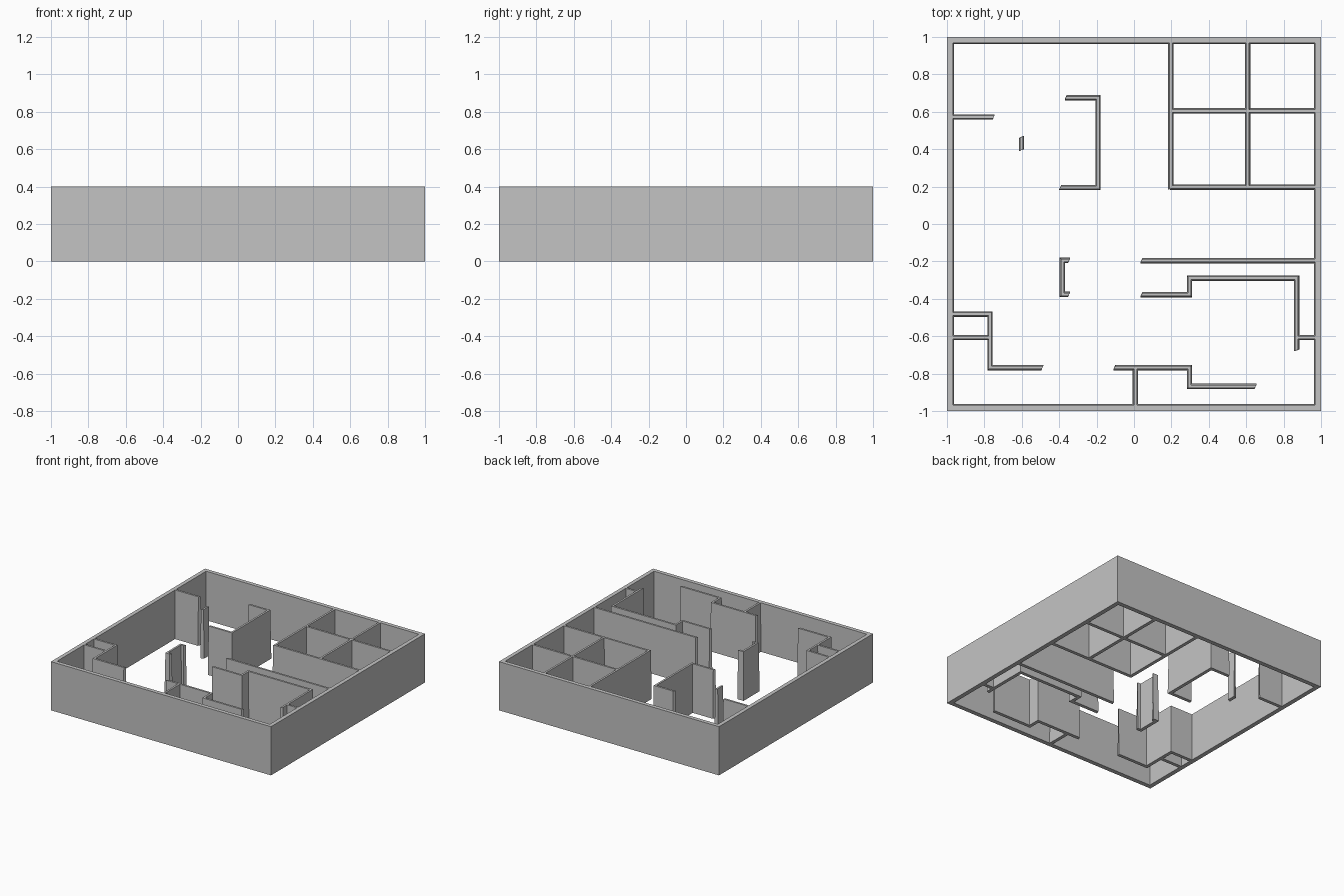
import bpy
import bmesh
from mathutils import Vector

cube = bpy.data.objects.get("Cube")
if cube:
    bpy.data.objects.remove(cube)

HEIGHT = 0.4
BASE_HALF, TOP_HALF = 0.014, 0.008   # half thickness of the partitions
SKEW = 0.005                         # slight slant on free wall ends
INNER = 0.967                        # inner face of the outer wall

grey = bpy.data.materials.new("wall_grey")
grey.use_nodes = True
colour = (0.55, 0.55, 0.55, 1)
grey.diffuse_color = colour
grey.node_tree.nodes["Principled BSDF"].inputs["Base Color"].default_value = colour


def finish(name, bm):
    bmesh.ops.recalc_face_normals(bm, faces=bm.faces)
    mesh = bpy.data.meshes.new(name)
    bm.to_mesh(mesh)
    bm.free()
    mesh.materials.append(grey)
    obj = bpy.data.objects.new(name, mesh)
    bpy.context.scene.collection.objects.link(obj)
    return obj


def offset_pair(points, i, half):
    """Left and right mitred points of a wall path at one corner."""
    p = points[i]
    before = (p - points[i - 1]).normalized() if i > 0 else None
    after = (points[i + 1] - p).normalized() if i < len(points) - 1 else None
    d = after or before
    normal = Vector((-d.y, d.x))
    if before and after:
        side = normal + Vector((-before.y, before.x))
        return p + side * half, p - side * half
    # free ends lean towards the back left corner
    lean = Vector((abs(d.x), abs(d.y))) * SKEW
    sign = 1 if normal.x + normal.y > 0 else -1
    return p + normal * half + lean * sign, p - normal * half - lean * sign


def partition(name, *path):
    """Upright wall following a path, a little thinner at the top."""
    points = [Vector(p) for p in path]
    bm = bmesh.new()
    rings = []
    for i in range(len(points)):
        ring = []
        for half, z in ((BASE_HALF, 0), (TOP_HALF, HEIGHT)):
            left, right = offset_pair(points, i, half)
            pair = [bm.verts.new((v.x, v.y, z)) for v in (left, right)]
            ring += pair if z == 0 else pair[::-1]
        rings.append(ring)
    for a, b in zip(rings, rings[1:]):
        for k in range(4):
            n = (k + 1) % 4
            bm.faces.new((a[k], a[n], b[n], b[k]))
    bm.faces.new(rings[0])
    bm.faces.new(rings[-1])
    return finish(name, bm)


# Outer wall: a square frame open at top and bottom
bm = bmesh.new()
corners = ((-1, -1), (1, -1), (1, 1), (-1, 1))
section = ((1, 0), (1, HEIGHT), (INNER, HEIGHT), (INNER - 0.004, 0))
loops = [[bm.verts.new((x * r, y * r, z)) for x, y in corners] for r, z in section]
for j in range(4):
    a, b = loops[j], loops[(j + 1) % 4]
    for k in range(4):
        n = (k + 1) % 4
        bm.faces.new((a[k], a[n], b[n], b[k]))
finish("outer_wall", bm)

E = 0.975  # paths ending here sink into the outer wall

# Four small rooms at the back left
partition("rooms_side_wall", (0.197, 0.19), (0.197, E))
partition("rooms_front_wall", (0.197, 0.197), (E, 0.197))
partition("rooms_cross_wall", (0.197, 0.605), (E, 0.605))
partition("rooms_middle_wall", (0.608, 0.197), (0.608, E))

# Back right: stub, post and open bracket
partition("back_stub_wall", (-E, 0.572), (-0.75, 0.572))
partition("post", (-0.602, 0.395), (-0.602, 0.465))
partition("bracket_wall", (-0.365, 0.675), (-0.193, 0.675),
          (-0.193, 0.195), (-0.395, 0.195))

# Centre niche
partition("niche_wall", (-0.347, -0.194), (-0.383, -0.194),
          (-0.383, -0.376), (-0.347, -0.376))

# Corridor and stepped walls at the front left
partition("corridor_wall", (0.04, -0.196), (E, -0.196))
partition("stepped_wall", (0.04, -0.378), (0.297, -0.378), (0.297, -0.29),
          (0.87, -0.29), (0.87, -0.675))
partition("side_stub_wall", (0.87, -0.607), (E, -0.607))

# Closets at the front right
partition("closet_wall", (-E, -0.482), (-0.77, -0.482),
          (-0.77, -0.768), (-0.49, -0.768))
partition("closet_divider", (-E, -0.607), (-0.77, -0.607))

# Entrance walls along the front
partition("entrance_wall", (-0.105, -0.768), (0.297, -0.768),
          (0.297, -0.868), (0.65, -0.868))
partition("entrance_divider", (0.007, -0.768), (0.007, -E))
